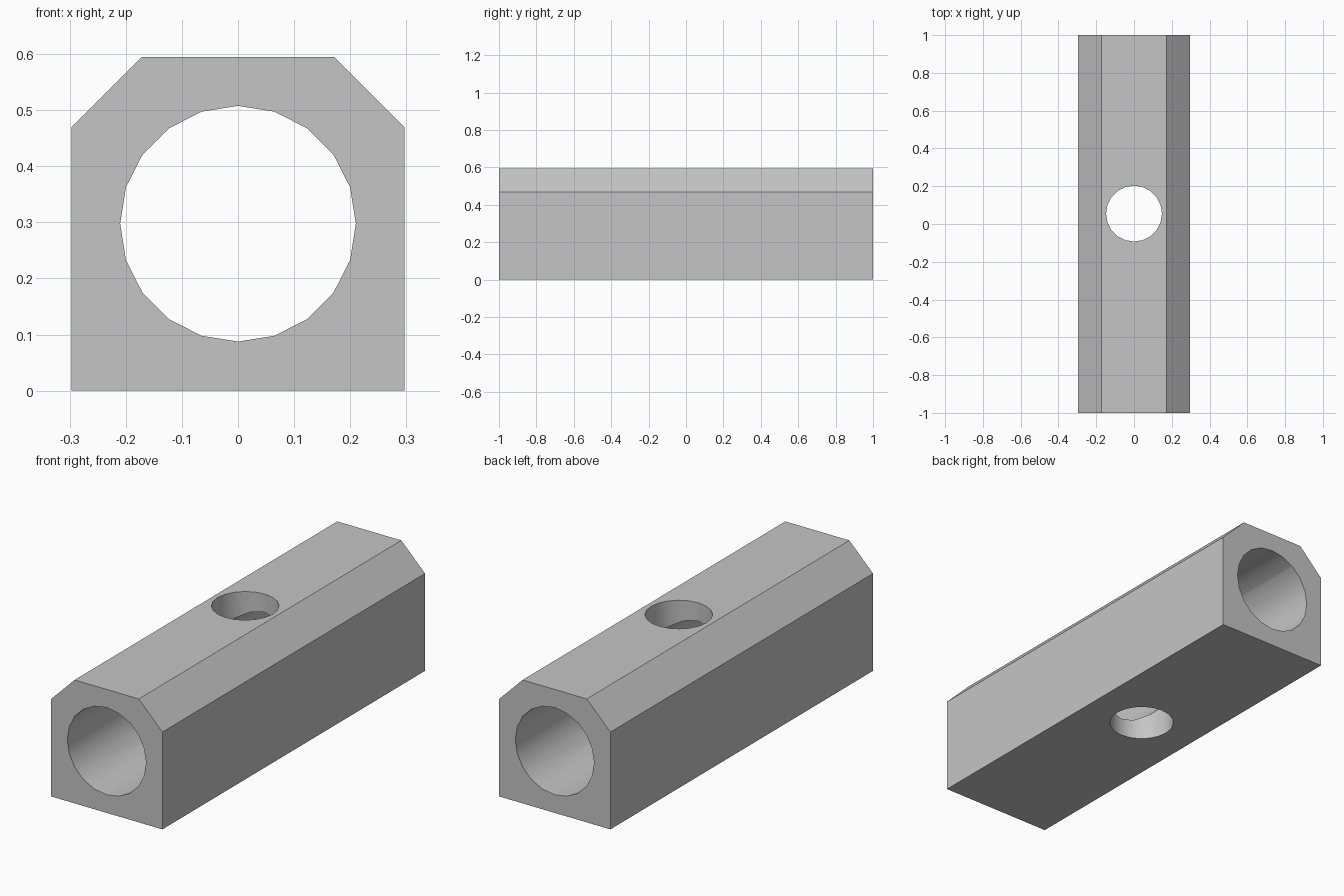
import bpy
import bmesh
from math import radians

default = bpy.data.objects.get("Cube")
if default:
    bpy.data.objects.remove(default, do_unlink=True)

WIDTH, HEIGHT, LENGTH = 0.594, 0.595, 2.0
CHAMFER = 0.126

grey = bpy.data.materials.new("plain grey")
grey.use_nodes = True
color = (0.56, 0.56, 0.56, 1)
grey.diffuse_color = color
grey.node_tree.nodes["Principled BSDF"].inputs["Base Color"].default_value = color

# Block: chamfered profile extruded along its length
half = WIDTH / 2
right_side = [(half, 0), (half, HEIGHT - CHAMFER), (half - CHAMFER, HEIGHT)]
profile = right_side + [(-x, z) for x, z in reversed(right_side)]
bm = bmesh.new()
end = bm.faces.new([bm.verts.new((x, -LENGTH / 2, z)) for x, z in profile])
extruded = bmesh.ops.extrude_face_region(bm, geom=[end])["geom"]
new_verts = [v for v in extruded if isinstance(v, bmesh.types.BMVert)]
bmesh.ops.translate(bm, vec=(0, LENGTH, 0), verts=new_verts)
bmesh.ops.recalc_face_normals(bm, faces=bm.faces)
mesh = bpy.data.meshes.new("bored_block")
bm.to_mesh(mesh)
bm.free()
mesh.materials.append(grey)
block = bpy.data.objects.new("bored_block", mesh)
bpy.context.collection.objects.link(block)


def bore(name, radius, depth, location, tilt=0):
    """Cut a round hole right through the block."""
    bpy.ops.mesh.primitive_cylinder_add(vertices=20, radius=radius, depth=depth,
                                        location=location, rotation=(tilt, 0, 0))
    cutter = bpy.context.object
    cutter.name = name
    cutter.hide_render = True
    cutter.data.materials.append(grey)
    cut = block.modifiers.new(name, "BOOLEAN")
    cut.operation = "DIFFERENCE"
    cut.solver = "EXACT"
    cut.object = cutter
    bpy.ops.object.select_all(action="DESELECT")
    block.select_set(True)
    bpy.context.view_layer.objects.active = block
    bpy.ops.object.modifier_apply(modifier=name)
    bpy.data.objects.remove(cutter, do_unlink=True)


# Long bore from end to end, and the smaller cross hole from top to bottom
bore("long_bore", 0.21, LENGTH * 1.2, (0, 0, HEIGHT / 2), radians(90))
bore("cross_hole", 0.148, HEIGHT * 2, (0, 0.055, HEIGHT / 2))

# Smooth bore walls, crisp edges
bpy.ops.object.shade_smooth_by_angle(angle=radians(30))
